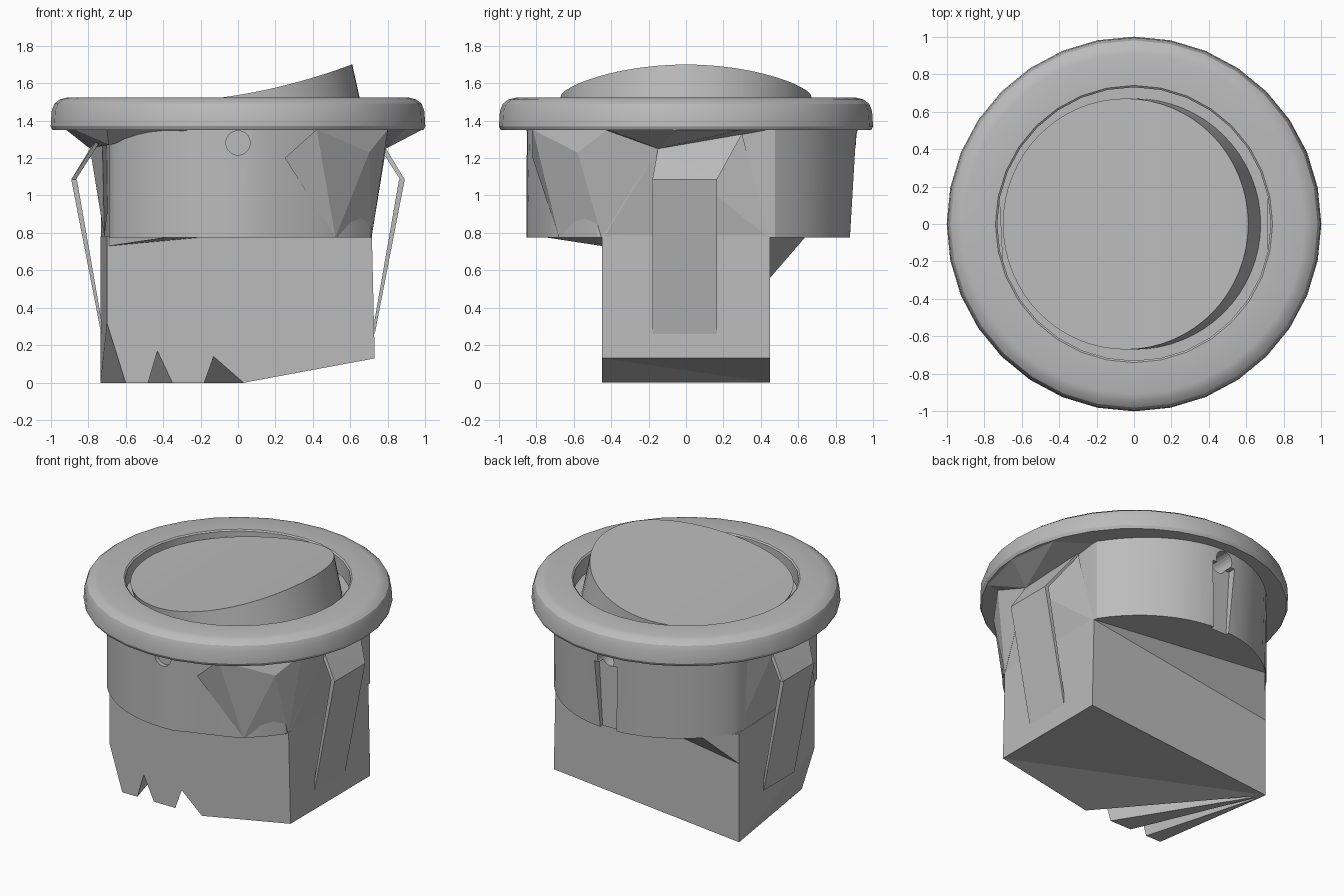
import bpy, bmesh, math

cube = bpy.data.objects.get("Cube")
if cube:
    bpy.data.objects.remove(cube, do_unlink=True)

grey = bpy.data.materials.new("plain_grey")
grey.use_nodes = True
grey.diffuse_color = (0.5, 0.5, 0.5, 1)
grey.node_tree.nodes["Principled BSDF"].inputs["Base Color"].default_value = (0.5, 0.5, 0.5, 1)


def finish(name, bm, smooth=False):
    bmesh.ops.recalc_face_normals(bm, faces=bm.faces)
    mesh = bpy.data.meshes.new(name)
    bm.to_mesh(mesh)
    bm.free()
    mesh.materials.append(grey)
    obj = bpy.data.objects.new(name, mesh)
    bpy.context.collection.objects.link(obj)
    bpy.ops.object.select_all(action='DESELECT')
    obj.select_set(True)
    bpy.context.view_layer.objects.active = obj
    if smooth:
        bpy.ops.object.shade_smooth_by_angle(angle=math.radians(30))
    return obj


def hull(name, points, side=1):
    """Convex solid; side -1 turns it half a turn about the vertical axis."""
    bm = bmesh.new()
    for x, y, z in points:
        bm.verts.new((side * x, side * y, z))
    bmesh.ops.convex_hull(bm, input=bm.verts[:])
    return finish(name, bm)


def prism(name, profile, y0, y1):
    """Extrude an x-z outline along y."""
    bm = bmesh.new()
    face = bm.faces.new([bm.verts.new((x, y0, z)) for x, z in profile])
    out = bmesh.ops.extrude_face_region(bm, geom=[face])["geom"]
    for v in out:
        if isinstance(v, bmesh.types.BMVert):
            v.co.y = y1
    return finish(name, bm)


def ring(bm, count, place):
    return [bm.verts.new(place(math.tau * i / count)) for i in range(count)]


def bridge(bm, a, b):
    for i in range(len(a)):
        j = (i + 1) % len(a)
        bm.faces.new((a[i], a[j], b[j], b[i]))


# Bezel: a rounded collar turned round the vertical axis
profile = [(0.70, 1.35), (0.99, 1.35), (1.0, 1.37), (0.995, 1.45), (0.98, 1.49),
           (0.95, 1.513), (0.91, 1.523), (0.74, 1.523), (0.73, 1.515), (0.73, 1.35)]
bm = bmesh.new()
rings = [ring(bm, 32, lambda t, r=r, z=z: (r * math.cos(t), r * math.sin(t), z))
         for r, z in profile]
for k in range(len(rings)):
    bridge(bm, rings[k], rings[(k + 1) % len(rings)])
finish("bezel", bm, True)


# Rocker: leaning round paddle with a dished top
def rocker_top(t):
    x = -0.045 + 0.655 * math.cos(t)
    return (x, 0.67 * math.sin(t), 1.485 + 0.215 * max(0, (x + 0.7) / 1.31) ** 2.3)


bm = bmesh.new()
N = 64
top = ring(bm, N, rocker_top)
base = ring(bm, N, lambda t: (0.015 + 0.67 * math.cos(t), 0.67 * math.sin(t), 1.36))
bridge(bm, base, top)
bm.faces.new(base)
bm.faces.new((top[0], top[1], top[-1]))
bm.faces.new((top[N // 2 - 1], top[N // 2], top[N // 2 + 1]))
for i in range(1, N // 2 - 1):
    bm.faces.new((top[i], top[i + 1], top[N - i - 1], top[N - i]))
finish("rocker", bm, True)


# Barrel: round body with flat sides, a front facet and a slightly flared back
def barrel_point(t, z):
    back = max(0, math.sin(t))
    r = 0.852 + 0.028 * back ** 4 + (0.04 * back ** 6 if z > 1 else 0)
    x, y = r * math.cos(t), r * math.sin(t)
    if z < 1 and y < 0 and 0.1 < x < 0.52:
        y = -0.84 + (x - 0.1) * 0.36
    return (max(-0.712 - 0.05 * y, min(0.715, x)), y, z)


bm = bmesh.new()
low = ring(bm, 64, lambda t: barrel_point(t, 0.775))
high = ring(bm, 64, lambda t: barrel_point(t, 1.4))
bridge(bm, low, high)
bm.faces.new(low)
bm.faces.new(high)
barrel = finish("barrel", bm, True)


def cut(target, cutter):
    cutter.hide_render = True
    mod = target.modifiers.new("cut", 'BOOLEAN')
    mod.operation = 'DIFFERENCE'
    mod.object = cutter
    bpy.context.view_layer.objects.active = target
    bpy.ops.object.modifier_apply(modifier=mod.name)
    bpy.data.objects.remove(cutter, do_unlink=True)


# Round pin holes front and back, with a groove below the back one
circle = [(0.065 * math.cos(math.tau * i / 20), 1.28 + 0.065 * math.sin(math.tau * i / 20))
          for i in range(20)]
cut(barrel, prism("front_hole_cutter", circle, -1, -0.82))
cut(barrel, prism("back_hole_cutter", circle, 0.7, 1))
slot = [(-0.06, 0.7), (0.06, 0.7), (0.09, 1.25), (-0.09, 1.25)]
cut(barrel, prism("groove_cutter", slot, 0.85, 1))

# Lower block: notched front edge, underside fanning to the back corner
front = [(-0.7, 0.78), (0.715, 0.78), (0.73, 0.13), (0.03, 0), (-0.13, 0.14), (-0.18, 0),
         (-0.35, 0), (-0.43, 0.17), (-0.48, 0), (-0.6, 0), (-0.7, 0.32)]
bm = bmesh.new()
f = [bm.verts.new((x, -0.45, z)) for x, z in front]
b = [bm.verts.new((x, 0.45, z)) for x, z in
     [(-0.735, 0.78), (0.715, 0.78), (0.73, 0.13), (-0.735, 0)]]
bm.faces.new(f)
bm.faces.new(b)
bm.faces.new((f[0], f[1], b[1], b[0]))
bm.faces.new((f[1], f[2], b[2], b[1]))
bm.faces.new((f[2], b[2], b[3]))
for i in range(2, len(f) - 1):
    bm.faces.new((f[i], f[i + 1], b[3]))
bm.faces.new((f[-1], f[0], b[0], b[3]))
finish("lower_block", bm)

# Sloped braces under the barrel
hull("back_brace", [(0.715, 0.45, 0.775), (-0.735, 0.45, 0.56),
                    (-0.735, 0.45, 0.775), (-0.57, 0.64, 0.78)])
hull("front_brace", [(-0.69, -0.45, 0.73), (-0.2, -0.45, 0.776),
                     (-0.69, -0.45, 0.776), (-0.38, -0.75, 0.776)])

# Flat sides: leaning panel and a bent spring clip with a flap widening to the panel top
strip = [(0.73, 0.26), (0.89, 1.085), (0.86, 1.085), (0.73, 0.34)]
for side, name in ((1, "left"), (-1, "right")):
    prism(name + "_clip", [(side * x, z) for x, z in strip], -0.18, 0.165)
    hull(name + "_clip_flap", [(0.89, -0.18, 1.085), (0.89, 0.165, 1.085),
                               (0.865, -0.18, 1.085), (0.865, 0.165, 1.085),
                               (0.79, -0.15, 1.25), (0.76, -0.15, 1.25),
                               (0.73, 0.3, 1.33), (0.71, 0.3, 1.33)], side)
    hull(name + "_panel", [(0.713, -0.44, 0.776), (0.713, 0.44, 0.776), (0.79, -0.15, 1.25),
                           (0.725, 0.3, 1.33), (0.7, -0.44, 1.35), (0.65, 0, 1.3)], side)

# Faceted corner swelling out beside the front facet
hull("front_corner", [(0.52, -0.68, 0.776), (0.713, -0.45, 0.776), (0.7, -0.58, 1.23),
                      (0.25, -0.82, 1.2), (0.42, -0.82, 1.352), (0.79, -0.15, 1.25),
                      (0.8, -0.42, 1.352), (0.6, -0.3, 1.352)])

# Gussets joining the flat sides to the collar
hull("left_gusset", [(0.985, -0.05, 1.352), (0.89, -0.42, 1.352), (0.93, 0.3, 1.352),
                     (0.79, -0.15, 1.25), (0.725, 0.3, 1.33),
                     (0.7, -0.45, 1.352), (0.7, 0.45, 1.352)])
hull("right_gusset", [(-0.88, -0.2, 1.352), (-0.69, -0.52, 1.27), (-0.25, -0.83, 1.352),
                      (-0.7, -0.62, 1.352), (-0.92, 0.2, 1.352), (-0.7, 0.45, 1.352),
                      (-0.79, 0.15, 1.25)])
